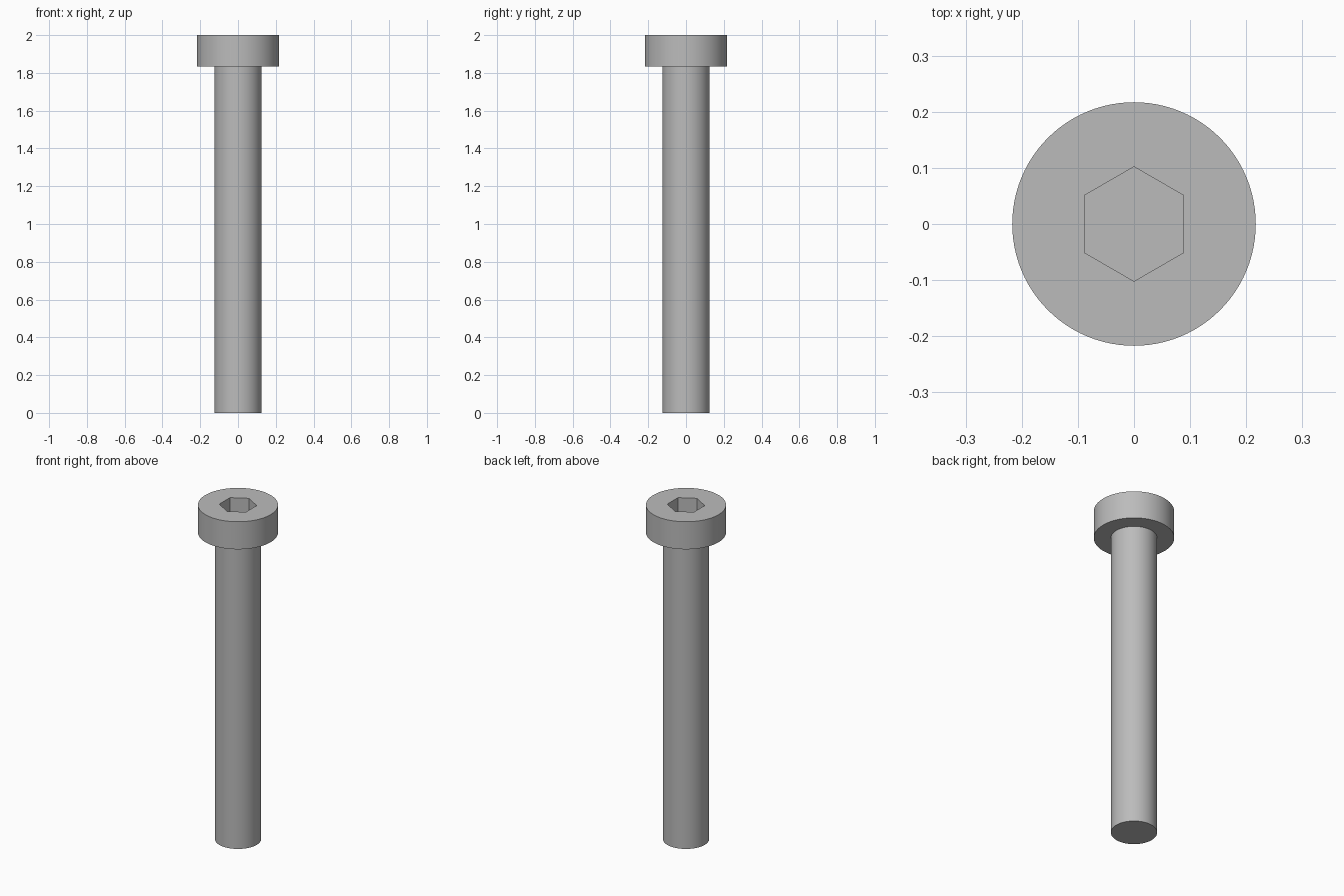
import bpy
import math

if "Cube" in bpy.data.objects:
    bpy.data.objects.remove(bpy.data.objects["Cube"], do_unlink=True)

HEIGHT, HEAD_BOTTOM = 2.0, 1.835
HEAD_RADIUS, SHANK_RADIUS = 0.217, 0.125
SOCKET_RADIUS, SOCKET_DEPTH = 0.102, 0.1

steel = bpy.data.materials.new("grey steel")
steel.use_nodes = True
colour = (0.5, 0.5, 0.5, 1)
steel.diffuse_color = colour
steel.node_tree.nodes["Principled BSDF"].inputs["Base Color"].default_value = colour


def cylinder(name, radius, bottom, top, sides):
    bpy.ops.mesh.primitive_cylinder_add(
        vertices=sides, radius=radius, depth=top - bottom,
        location=(0, 0, (bottom + top) / 2))
    obj = bpy.context.object
    obj.name = name
    obj.data.materials.append(steel)
    return obj


# Plain shank, ending just inside the head
shank = cylinder("shank", SHANK_RADIUS, 0, HEAD_BOTTOM + 0.01, 96)

# Cylindrical head with a hexagonal socket, corners pointing along y
head = cylinder("head", HEAD_RADIUS, HEAD_BOTTOM, HEIGHT, 96)
cutter = cylinder("socket_cutter", SOCKET_RADIUS, HEIGHT - SOCKET_DEPTH, HEIGHT + 0.1, 6)
cutter.hide_render = True
cutter.hide_set(True)

socket = head.modifiers.new("hex socket", "BOOLEAN")
socket.operation = "DIFFERENCE"
socket.solver = "EXACT"
socket.object = cutter
bpy.ops.object.select_all(action="DESELECT")
bpy.context.view_layer.objects.active = head
head.select_set(True)
bpy.ops.object.modifier_apply(modifier=socket.name)
bpy.data.objects.remove(cutter, do_unlink=True)

# Smooth round sides with crisp rims
shank.select_set(True)
bpy.ops.object.shade_smooth_by_angle(angle=math.radians(30))
